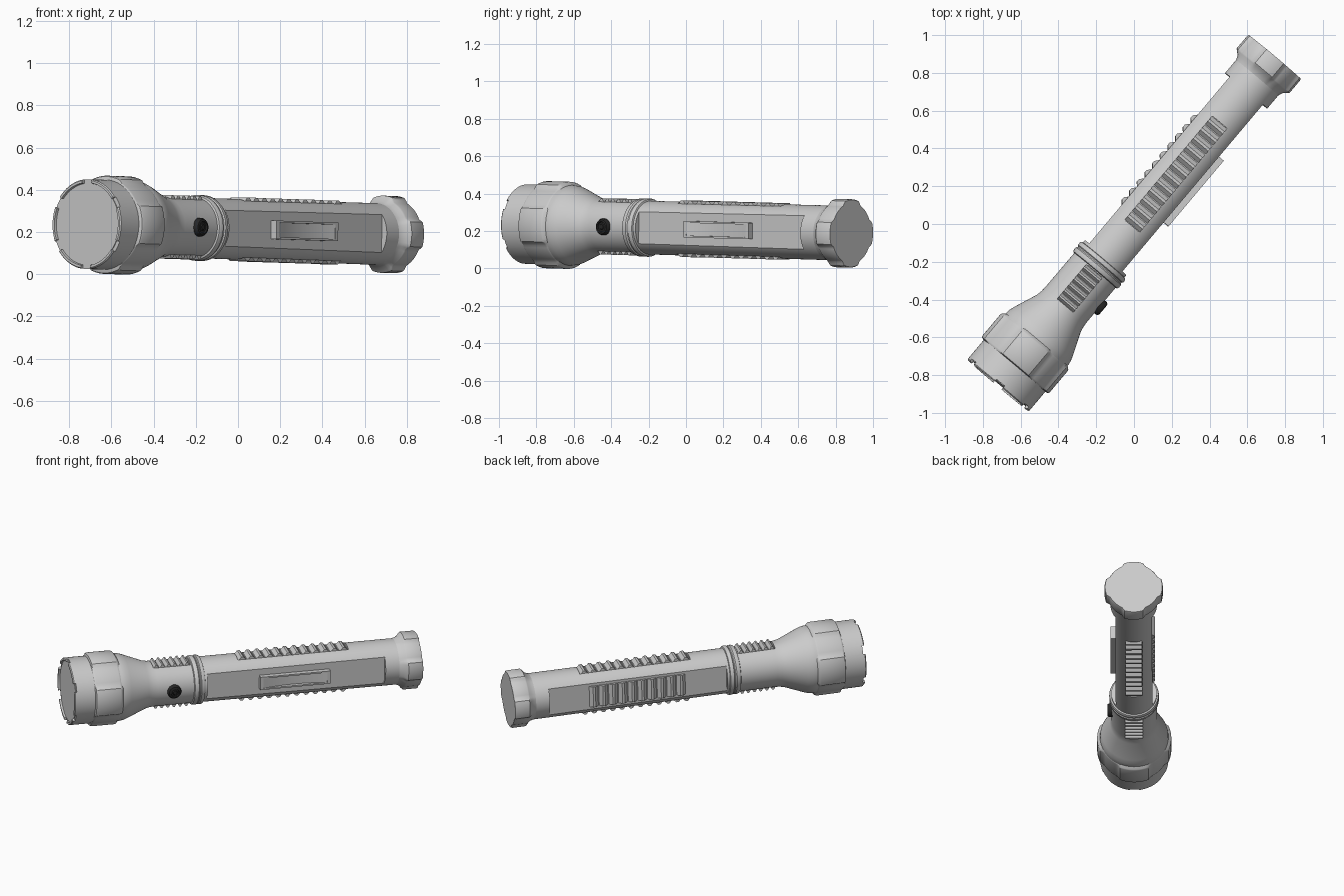
import bpy, bmesh, math
from mathutils import Matrix, Vector

if "Cube" in bpy.data.objects:
    bpy.data.objects.remove(bpy.data.objects["Cube"])

# Work in a local frame: X runs along the torch from lens to tail, Z is up.
PLACE = (Matrix.Translation((-0.72, -0.855, 0.237))
         @ Matrix.Rotation(math.radians(49.9), 4, 'Z') @ Matrix.Rotation(0.022, 4, 'Y'))
SEG = 96
parts = []


def make(name, bm, keep=True):
    bmesh.ops.recalc_face_normals(bm, faces=bm.faces)
    me = bpy.data.meshes.new(name)
    bm.to_mesh(me)
    bm.free()
    ob = bpy.data.objects.new(name, me)
    bpy.context.collection.objects.link(ob)
    if keep:
        parts.append(ob)
    return ob


def turned(name, stations, lobes=0, half=22, soft=5):
    """Revolve (s, r) stations; (s, r, r_lobe) adds raised lobes around the rim."""
    bm = bmesh.new()
    rings = []
    for st in stations:
        s, r, top = st[0], st[1], st[-1]
        ring = []
        for i in range(SEG):
            a = 360 * i / SEG
            w = 0
            if lobes:
                p = 360 / lobes
                d = abs((a + p / 2) % p - p / 2)
                w = min(1, max(0, (half + soft - d) / soft))
            rad = r + (top - r) * w
            t = math.radians(a)
            ring.append(bm.verts.new((s, rad * math.cos(t), rad * math.sin(t))))
        rings.append(ring)
    for a, b in zip(rings, rings[1:]):
        for i in range(SEG):
            j = (i + 1) % SEG
            bm.faces.new((a[i], a[j], b[j], b[i]))
    bm.faces.new(rings[0])
    bm.faces.new(rings[-1])
    return make(name, bm)


def prism(bm, outline, width, angle):
    """Extrude an (s, radius) outline sideways, then turn it about the axis."""
    rot = Matrix.Rotation(math.radians(angle), 4, 'X')
    sides = [[bm.verts.new(rot @ Vector((s, y, r))) for s, r in outline]
             for y in (-width, width)]
    n = len(outline)
    bm.faces.new(sides[0])
    bm.faces.new(sides[1])
    for i in range(n):
        j = (i + 1) % n
        bm.faces.new((sides[0][i], sides[0][j], sides[1][j], sides[1][i]))


def block(s0, s1, r0, r1):
    return [(s0, r0), (s1, r0), (s1, r1), (s0, r1)]


def carve(ob, cuts):
    """Cut (outline, half width, angle) prisms out of an object."""
    bm = bmesh.new()
    for outline, width, angle in cuts:
        prism(bm, outline, width, angle)
    cutter = make("cutter", bm, keep=False)
    cutter.hide_render = True
    mod = ob.modifiers.new("cut", 'BOOLEAN')
    mod.operation = 'DIFFERENCE'
    mod.solver = 'EXACT'
    mod.object = cutter
    bpy.context.view_layer.objects.active = ob
    bpy.ops.object.modifier_apply(modifier=mod.name)
    bpy.data.objects.remove(cutter)


def ribs(name, s0, s1, count, floor, top, width, angle):
    """Row of sloped grip ribs."""
    bm = bmesh.new()
    p = (s1 - s0) / count
    for i in range(count):
        s = s0 + i * p
        prism(bm, [(s + .05 * p, floor - .01), (s + .95 * p, floor - .01), (s + .95 * p, floor),
                   (s + .62 * p, top), (s + .38 * p, top), (s + .05 * p, floor)], width, angle)
    make(name, bm)


# head shell with recessed lens seat and notched bezel
head = turned("head", [(.02, .193), (0, .197), (0, .208), (.006, .213), (.15, .213), (.32, .215),
                       (.345, .212), (.375, .202), (.50, .152), (.53, .146), (.56, .144), (.81, .143)])
carve(head, [(block(-.02, .016, .18, .25), .028, a) for a in range(0, 360, 60)]
      + [(block(.55, .79, .126, .2), .057, a) for a in (0, 180)])
turned("lens", [(.012, .194), (.03, .194)])

# lobed grip ring around the head
turned("head_grip_ring", [(.135, .212, .212), (.14, .216, .229), (.147, .218, .233), (.298, .218, .233),
                          (.306, .216, .229), (.325, .205, .205)], lobes=4, half=23)

# collar made of two beads
turned("collar", [(.795, .14), (.80, .152), (.81, .156), (.825, .156), (.832, .15), (.838, .15),
                  (.843, .156), (.858, .156), (.866, .152), (.87, .14)])

# barrel with flat side panels and grip slots
barrel = turned("barrel", [(.79, .143), (2.05, .146), (2.17, .146)])
carve(barrel, [(block(.885, 2.04, .115, .2), .092, a) for a in (90, -90)]
      + [(block(1.10, 1.82, .128, .2), .053, a) for a in (0, 180)])

# grip ribs, top and bottom
for label, a in (("top", 0), ("bottom", 180)):
    ribs("neck_ribs_" + label, .55, .79, 6, .128, .150, .056, a)
    ribs("barrel_ribs_" + label, 1.10, 1.82, 12, .129, .151, .052, a)
# ribs on the far side panel
ribs("side_ribs", 1.15, 1.78, 10, .115, .133, .07, -90)

# dished slide plate on the near side panel
bm = bmesh.new()
prism(bm, block(1.225, 1.68, .105, .148), .044, 90)
plate = make("slide_plate", bm)
dish = [(1.245 + .415 * i / 16, .146 - .022 * (1 - (i / 8 - 1) ** 2)) for i in range(17)]
carve(plate, [(dish + [(1.66, .2), (1.245, .2)], .034, 90)])

# lobed tail cap
turned("tail_cap", [(2.13, .146, .146), (2.155, .152, .156), (2.172, .164, .176), (2.18, .167, .183),
                    (2.268, .167, .183), (2.275, .164, .179)], lobes=4, half=20)

# black push button
bm = bmesh.new()
rings = []
for r, h in ((.044, .12), (.044, .155), (.038, .166), (.028, .168), (.025, .161), (.016, .161), (.012, .166)):
    rings.append([bm.verts.new((.665 + r * math.cos(k * math.tau / 24), -h, r * math.sin(k * math.tau / 24)))
                  for k in range(24)])
for a, b in zip(rings, rings[1:]):
    for k in range(24):
        bm.faces.new((a[k], a[(k + 1) % 24], b[(k + 1) % 24], b[k]))
bm.faces.new(rings[0])
bm.faces.new(rings[-1])
button = make("push_button", bm)
black = bpy.data.materials.new("black_rubber")
black.diffuse_color = (.02, .02, .02, 1)
black.use_nodes = True
black.node_tree.nodes["Principled BSDF"].inputs["Base Color"].default_value = black.diffuse_color
button.data.materials.append(black)

# put everything in place and shade
bpy.ops.object.select_all(action='DESELECT')
for ob in parts:
    ob.data.transform(PLACE)
    ob.select_set(True)
bpy.context.view_layer.objects.active = parts[0]
bpy.ops.object.shade_smooth_by_angle(angle=math.radians(30))
